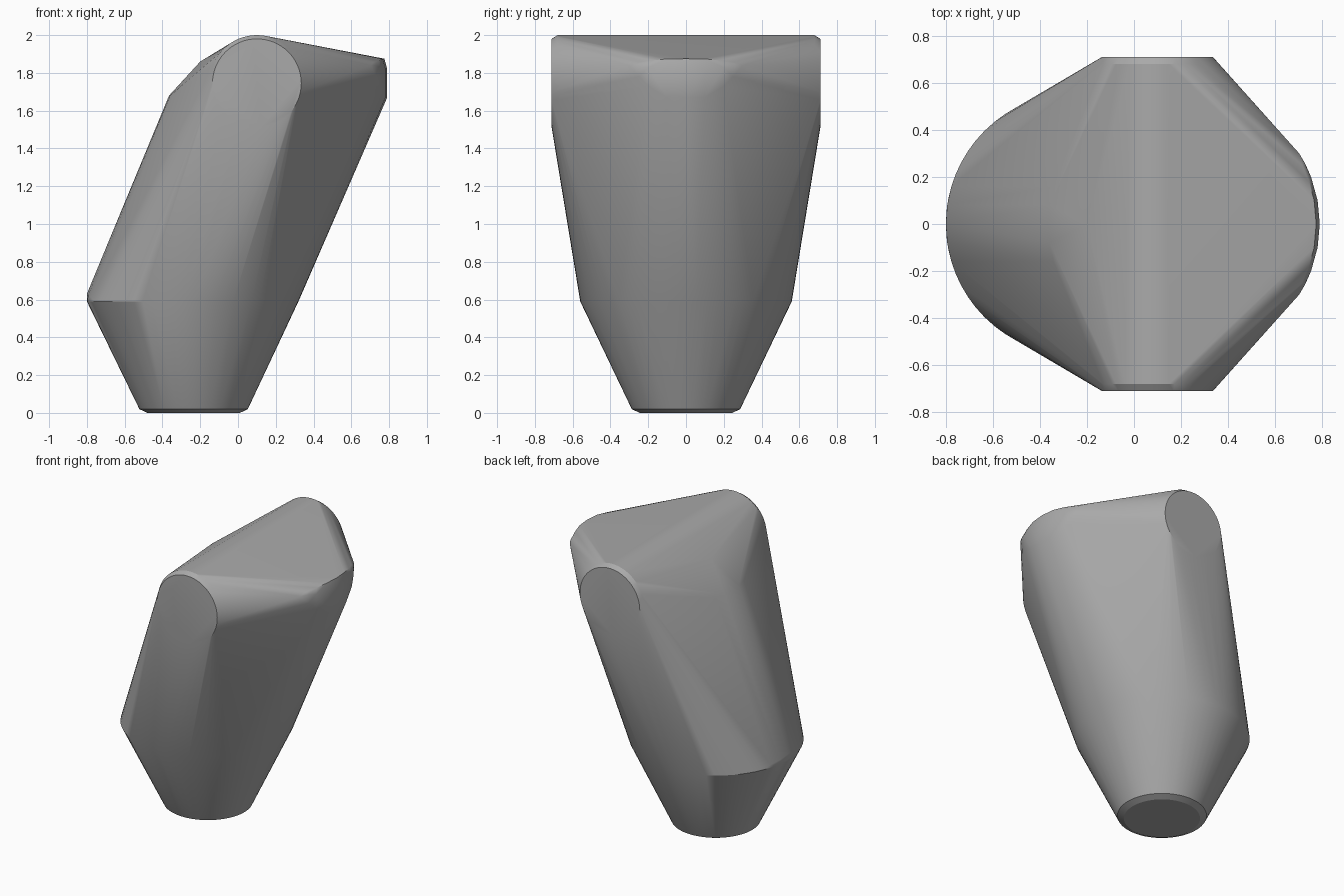
import bpy, bmesh
from math import sin, cos, pi, radians, sqrt

if "Cube" in bpy.data.objects:
    bpy.data.objects.remove(bpy.data.objects["Cube"], do_unlink=True)

grey = bpy.data.materials.new("stone grey")
grey.use_nodes = True
colour = (0.4, 0.4, 0.4, 1)
grey.diffuse_color = colour
grey.node_tree.nodes["Principled BSDF"].inputs["Base Color"].default_value = colour


def disc(x, z, r, n=64):
    """Horizontal ring of points."""
    return [(x + r * cos(2 * pi * i / n), r * sin(2 * pi * i / n), z) for i in range(n)]


def upright(x, y, z, r, n=64):
    """Ring of points facing along y."""
    return [(x + r * cos(2 * pi * i / n), y, z + r * sin(2 * pi * i / n)) for i in range(n)]


def arc(x, r, pairs, side):
    """Mirrored points on a round wall, from (y, z) pairs."""
    return [(x + side * sqrt(r * r - y * y), s * y, z) for y, z in pairs for s in (-1, 1)]


# foot with a small bevel, and the wide waist
points = disc(-0.235, 0, 0.245) + disc(-0.235, 0.02, 0.287) + disc(-0.24, 0.59, 0.56)
points += arc(-0.24, 0.56, [(0, 0.63), (0.08, 0.62), (0.16, 0.61)], -1)

# rounded cross bar at the top, with bevelled ends
for s in (-1, 1):
    points += upright(0.1, s * 0.68, 1.75, 0.25)
    points += upright(0.1, s * 0.711, 1.745, 0.235)

# blunt nose on the left
points += arc(0.23, 0.56, [(0, 1.67), (0.1, 1.67), (0.2, 1.73), (0.25, 1.78), (0.3, 1.84)], 1)
points += arc(0.23, 0.56, [(0, 1.82), (0.1, 1.82), (0.2, 1.83), (0.26, 1.84)], 1)
points += arc(0.215, 0.56, [(0, 1.875), (0.1, 1.874), (0.18, 1.866), (0.25, 1.857)], 1)

# rounded shoulder on the right
points += arc(0.21, 0.575, [(0.08 * i, 1.68) for i in range(7)], -1)
points += arc(0.21, 0.41, [(0, 1.86), (0.1, 1.86), (0.2, 1.86)], -1)

# tight skin around all the rings
bm = bmesh.new()
for p in points:
    bm.verts.new(p)
bmesh.ops.remove_doubles(bm, verts=bm.verts, dist=0.0005)
bmesh.ops.convex_hull(bm, input=bm.verts)
bmesh.ops.delete(bm, geom=[v for v in bm.verts if not v.link_faces], context="VERTS")
bmesh.ops.dissolve_limit(bm, angle_limit=radians(0.5), verts=bm.verts, edges=bm.edges)
bmesh.ops.recalc_face_normals(bm, faces=bm.faces)
mesh = bpy.data.meshes.new("body")
bm.to_mesh(mesh)
bm.free()
mesh.materials.append(grey)
body = bpy.data.objects.new("body", mesh)
bpy.context.collection.objects.link(body)
bpy.context.view_layer.objects.active = body
body.select_set(True)
bpy.ops.object.shade_smooth_by_angle(angle=radians(25))
